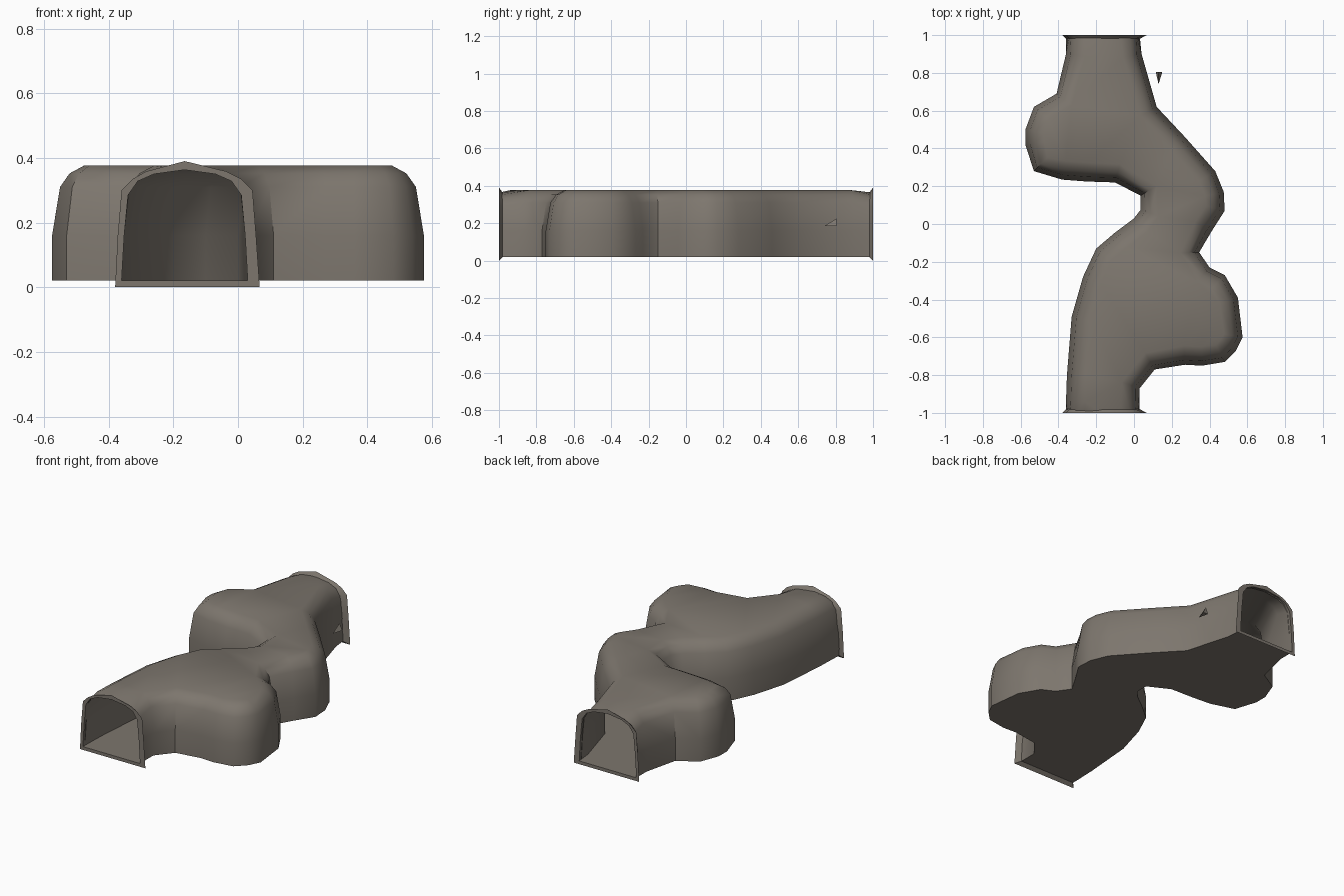
import bpy, bmesh
from mathutils import Vector

if "Cube" in bpy.data.objects:
    bpy.data.objects.remove(bpy.data.objects["Cube"])

# one stone colour for everything
stone = bpy.data.materials.new("warm grey stone")
stone.diffuse_color = (0.205, 0.182, 0.155, 1)
stone.use_nodes = True
stone.node_tree.nodes["Principled BSDF"].inputs["Base Color"].default_value = stone.diffuse_color

# footprint of the winding tunnel, both sides from front to back
LEFT = [(-.36, -1), (-.36, -.94), (-.355, -.8), (-.33, -.49), (-.27, -.28), (-.2, -.13),
        (-.1, -.045), (0, .03), (.035, .075), (.035, .15), (-.1, .22), (-.25, .225),
        (-.38, .235), (-.53, .28), (-.575, .42), (-.575, .5), (-.53, .62), (-.41, .69),
        (-.36, .9), (-.36, 1)]
RIGHT = [(.03, -1), (.03, -.87), (.11, -.77), (.27, -.745), (.36, -.75), (.48, -.73),
         (.54, -.67), (.575, -.6), (.55, -.39), (.48, -.27), (.40, -.23), (.345, -.15),
         (.41, -.04), (.48, .07), (.475, .17), (.43, .28), (.27, .46), (.12, .62),
         (.04, .9), (.03, 1)]

# wall profiles (inset, height): inside the cave, and at the arched mouths
WALL = [(0, .02), (0, .16), (.025, .31), (.055, .352), (.10, .376)]
MOUTH = [(0, .02), (.008, .16), (.02, .285), (.05, .328), (.10, .35)]
PEAK_X, PEAK_Z = -.165, .363


def make(name, bm):
    bmesh.ops.recalc_face_normals(bm, faces=bm.faces)
    me = bpy.data.meshes.new(name)
    bm.to_mesh(me)
    bm.free()
    me.materials.append(stone)
    ob = bpy.data.objects.new(name, me)
    bpy.context.collection.objects.link(ob)
    bpy.ops.object.select_all(action='DESELECT')
    ob.select_set(True)
    bpy.context.view_layer.objects.active = ob
    bpy.ops.object.shade_smooth_by_angle(angle=0.7)
    return ob


def side_columns(pts, sign):
    """Columns of wall points; sign is the x direction pointing into the cave."""
    cols = []
    for i, p in enumerate(pts):
        end = i in (0, len(pts) - 1)
        if end:
            n = Vector((sign, 0))
        else:
            a, b, c = (Vector(pts[j]) for j in (i - 1, i, i + 1))
            t = ((b - a).normalized() + (c - b).normalized()).normalized()
            n = Vector((t.y, -t.x)) * sign
        prof = MOUTH if end else WALL
        cols.append([(p[0] + n.x * d, p[1] + n.y * d, z) for d, z in prof])
    return cols


# tunnel shell: two swept walls, roof and floor, open at both mouths
bm = bmesh.new()
sides = []
for pts, sign in ((LEFT, 1), (RIGHT, -1)):
    cols = [[bm.verts.new(p) for p in col] for col in side_columns(pts, sign)]
    for a, b in zip(cols, cols[1:]):
        for k in range(len(WALL) - 1):
            bm.faces.new((a[k], a[k + 1], b[k + 1], b[k]))
    sides.append(cols)
lc, rc = sides
front, back = (bm.verts.new((PEAK_X, y, PEAK_Z)) for y in (-1, 1))
roof = bm.faces.new([c[-1] for c in lc] + [back] + [c[-1] for c in reversed(rc)] + [front])
floor = bm.faces.new([c[0] for c in lc] + [c[0] for c in reversed(rc)])
bmesh.ops.triangulate(bm, faces=[roof, floor])
make("tunnel_shell", bm)

# flared arch frames around both mouths
INNER = ([(-.36 + d, z) for d, z in MOUTH] + [(PEAK_X, PEAK_Z)]
         + [(.03 - d, z) for d, z in reversed(MOUTH)])
OUTER = [(-.38, 0), (-.372, .16), (-.36, .30), (-.325, .335), (-.285, .358), (PEAK_X, .39),
         (-.035, .358), (.01, .335), (.045, .30), (.056, .16), (.067, 0)]
for name, s in (("front_arch_frame", -1), ("back_arch_frame", 1)):
    bm = bmesh.new()
    rings = [[bm.verts.new((x, s * y, z)) for x, z in ring]
             for ring, y in ((INNER, 1), (OUTER, 1), (INNER, .98))]
    for a, b in zip(rings, rings[1:]):
        for k in range(len(a)):
            m = (k + 1) % len(a)
            bm.faces.new((a[k], a[m], b[m], b[k]))
    make(name, bm)

# small loose stone sliver beside the back mouth
bm = bmesh.new()
v = [bm.verts.new(p) for p in ((.13, .74, .185), (.115, .805, .185), (.15, .805, .185), (.13, .805, .225))]
for f in ((0, 1, 2), (0, 1, 3), (1, 2, 3), (0, 2, 3)):
    bm.faces.new([v[i] for i in f])
make("stone_sliver", bm)
